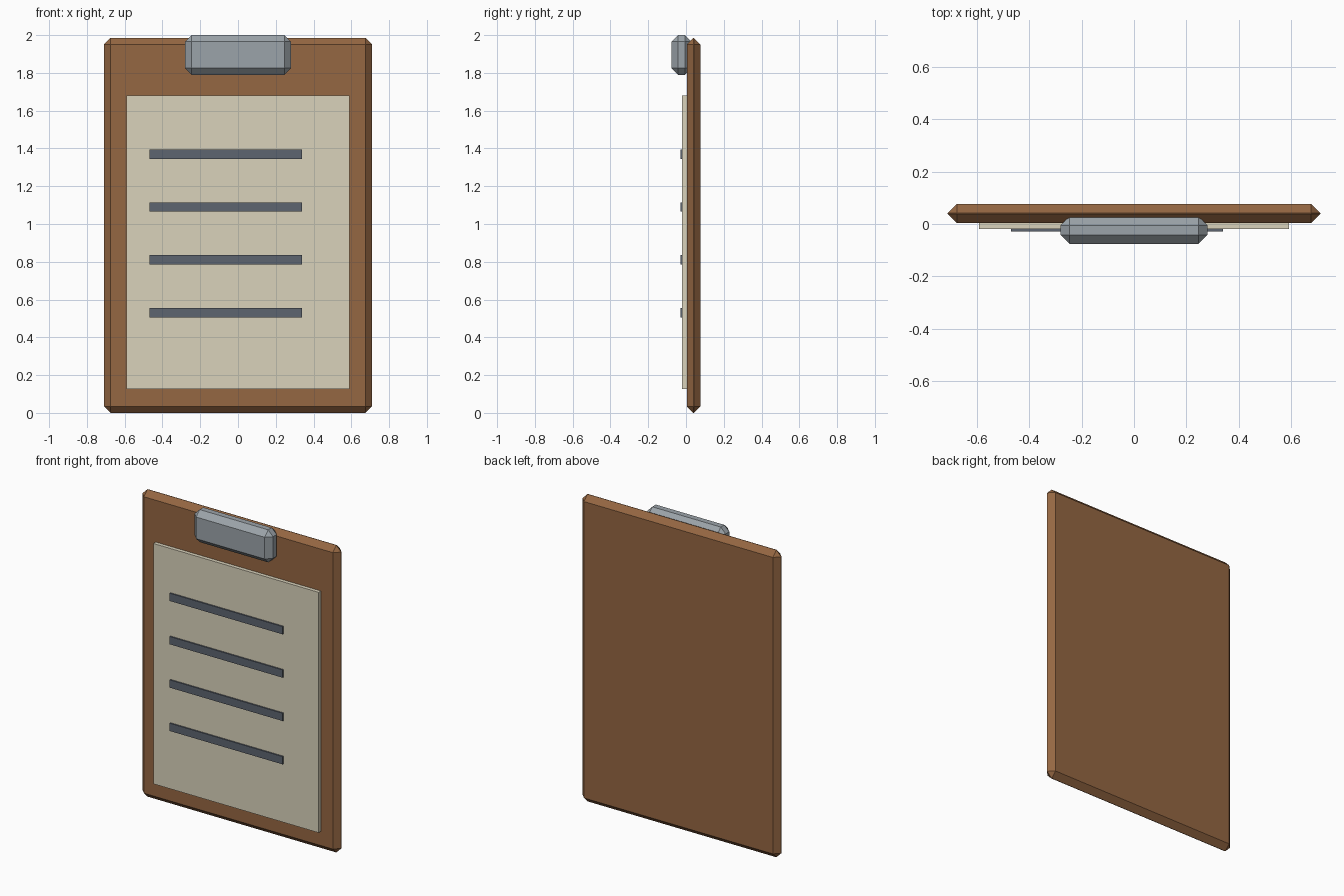
import bpy

if "Cube" in bpy.data.objects:
    bpy.data.objects.remove(bpy.data.objects["Cube"])


def material(name, rgb):
    m = bpy.data.materials.new(name)
    m.diffuse_color = (*rgb, 1)
    m.use_nodes = True
    m.node_tree.nodes["Principled BSDF"].inputs["Base Color"].default_value = m.diffuse_color
    return m


def box(name, x, y, z, mat, bevel=0):
    """Box spanning the (min, max) ranges, optionally chamfered."""
    spans = (x, y, z)
    bpy.ops.mesh.primitive_cube_add(size=1, location=[(a + b) / 2 for a, b in spans])
    ob = bpy.context.object
    ob.name = name
    ob.scale = [b - a for a, b in spans]
    bpy.ops.object.transform_apply(location=False, rotation=False, scale=True)
    ob.data.materials.append(mat)
    if bevel:
        mod = ob.modifiers.new("chamfer", 'BEVEL')
        mod.width = bevel
        mod.segments = 1
    return ob


wood = material("wood", (0.30, 0.135, 0.055))
paper = material("paper", (0.70, 0.65, 0.50))
metal = material("metal", (0.33, 0.37, 0.40))
ink = material("ink", (0.11, 0.13, 0.16))

# Backing board with chamfered rim
box("board", (-0.71, 0.71), (0.004, 0.077), (0, 1.985), wood, 0.035)

# Paper sheet
box("paper_sheet", (-0.59, 0.59), (-0.02, 0.006), (0.127, 1.68), paper)

# Metal clip gripping the top edge
box("clip", (-0.28, 0.28), (-0.077, 0.03), (1.79, 2.0), metal, 0.035)

# Written lines
for i in range(4):
    zc = 1.37 - 0.28 * i
    box(f"text_line_{i + 1}", (-0.468, 0.34), (-0.029, -0.018),
        (zc - 0.025, zc + 0.025), ink)
